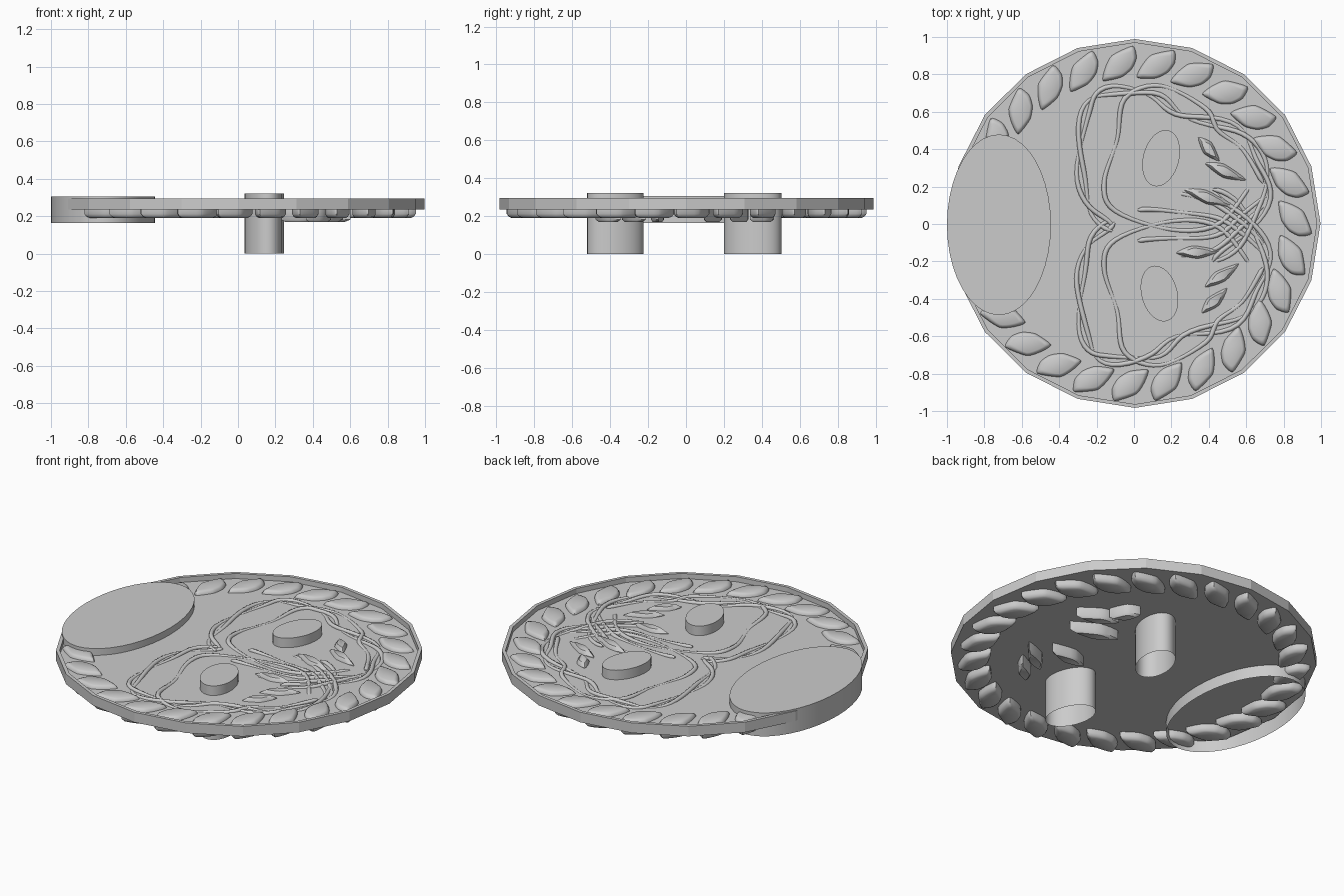
import bpy, bmesh, math
from math import sin, cos, pi, radians
from mathutils import Vector

if "Cube" in bpy.data.objects:
    bpy.data.objects.remove(bpy.data.objects["Cube"])


def finish(name, bm, smooth=None):
    bmesh.ops.recalc_face_normals(bm, faces=bm.faces)
    me = bpy.data.meshes.new(name)
    bm.to_mesh(me)
    bm.free()
    ob = bpy.data.objects.new(name, me)
    bpy.context.collection.objects.link(ob)
    if smooth:
        bpy.ops.object.select_all(action='DESELECT')
        ob.select_set(True)
        bpy.context.view_layer.objects.active = ob
        bpy.ops.object.shade_smooth_by_angle(angle=radians(smooth))


def skin(bm, rings, cap_first=True, cap_last=True):
    """Bridge a stack of equal-length point rings."""
    vs = [[bm.verts.new(p) for p in r] for r in rings]
    n = len(rings[0])
    for a, b in zip(vs, vs[1:]):
        for i in range(n):
            j = (i + 1) % n
            bm.faces.new((a[i], a[j], b[j], b[i]))
    if cap_first:
        bm.faces.new(vs[0][::-1])
    if cap_last:
        bm.faces.new(vs[-1])


def ellipse(cx, cy, rx, ry, z, n, rot=0):
    pts = [(rx * cos(2 * pi * i / n), ry * sin(2 * pi * i / n)) for i in range(n)]
    return [(cx + x * cos(rot) - y * sin(rot),
             cy + x * sin(rot) + y * cos(rot), z) for x, y in pts]


def smooth_path(pts, steps, closed, pull):
    """Smooth line through a few points."""
    P = [Vector(p) for p in pts]
    n, out = len(P), []

    def at(i):
        return P[i % n] if closed else P[max(0, min(n - 1, i))]
    for i in range(n if closed else n - 1):
        a, b, c, d = (at(i + k) for k in (-1, 0, 1, 2))
        for k in range(steps):
            t = k / steps
            out.append(b + (c - a) * pull * t * (1 - t) ** 2
                       + (c - b) * (3 * t * t - 2 * t ** 3)
                       - (d - b) * pull * t * t * (1 - t))
    return out if closed else out + [P[-1]]


def pillow(bm, outline, layers):
    """Puffy slab: the outline scaled about its centre at each height."""
    c = sum(outline, Vector((0, 0))) / len(outline)
    skin(bm, [[(*(c + (p - c) * s), z) for p in outline] for z, s in layers])


def strand(bm, pts, wave=0, phase=0, radius=0.013):
    """Tube along a smooth path, weaving from side to side."""
    line = smooth_path(pts, 6, False, 0.5)
    rings, last = [], len(line) - 1
    for i, p in enumerate(line):
        d = (line[min(i + 1, last)] - line[max(i - 1, 0)]).normalized()
        side = Vector((-d.y, d.x))
        q = p + side * wave * sin(i * 0.42 + phase)
        z = 0.261 + 0.006 * cos(i * 0.42 + phase)
        r = radius * (0.45 if i in (0, last) else 1)
        rings.append([(*(q + side * r * cos(a)), z + r * sin(a))
                      for a in (2 * pi * k / 8 for k in range(8))])
    skin(bm, rings)


# Low-poly base plate with raised lip
bm = bmesh.new()
skin(bm, [ellipse(0.005, 0.003, r, r * 0.994, z, 20) for r, z in
          ((0.992, 0.235), (0.992, 0.295), (0.972, 0.295), (0.972, 0.265))])
finish("base_plate", bm)

# Oval side boss and two oval pegs, open underneath
for name, cx, cy, rx, ry, rot, z0, z1 in (
        ("side_boss", -0.722, -0.004, 0.278, 0.483, 0, 0.165, 0.305),
        ("upper_peg", 0.145, 0.352, 0.096, 0.154, -15, 0, 0.322),
        ("lower_peg", 0.136, -0.372, 0.096, 0.152, 15, 0, 0.322)):
    bm = bmesh.new()
    skin(bm, [ellipse(cx, cy, rx, ry, z, 40, radians(rot)) for z in (z0, z1)],
         cap_first=False)
    finish(name, bm, 30)

# Rope border made from slanted puffy segments
bm = bmesh.new()
seg = [(-0.09, -0.085), (-0.073, -0.02), (-0.03, 0.045), (0.087, 0.085),
       (0.1, 0.02), (0.07, -0.035), (0.01, -0.075)]
COUNT = 27
for k in range(COUNT):
    a = radians(95.6) - 2 * pi * k / COUNT
    rad, tan = Vector((cos(a), sin(a))), Vector((sin(a), -cos(a)))
    line = smooth_path([rad * (0.863 + r) + tan * t for t, r in seg], 4, True, 0.3)
    pillow(bm, line, ((0.19, 0.72), (0.197, 0.88), (0.212, 1),
                      (0.265, 1), (0.28, 0.9), (0.286, 0.75)))
finish("rope_border", bm, 40)

# Interwoven strands and pointed blades, upper half mirrored to the lower
outer = [(-.11, -.03), (-.24, .09), (-.29, .32), (-.26, .6), (-.15, .71), (.1, .69),
         (.26, .58), (.55, .51), (.68, .34), (.71, .14), (.58, -.08), (.42, -.2)]
inner = [(.69, .22), (.58, .4), (.45, .5), (.38, .62), (.14, .74), (-.05, .67),
         (-.09, .45), (-.16, .22), (-.1, .07), (.2, -.03), (.45, 0), (.62, .2)]
centre = [(.02, .075), (.2, .065), (.44, .04), (.58, -.06), (.72, -.18)]
cross = [(.24, .16), (.42, .12), (.58, 0), (.7, -.12)]
for side, s in (("upper", 1), ("lower", -1)):
    def flip(pts):
        return [(x, y * s - (0.015 if s < 0 else 0)) for x, y in pts]
    bm = bmesh.new()
    strand(bm, flip(outer), 0.022, 0.5)
    strand(bm, flip(outer), 0.022, 0.5 + pi)
    strand(bm, flip(inner))
    strand(bm, flip(centre), 0.006)
    strand(bm, flip(cross), 0.006, 2)
    finish(side + "_strands", bm, 50)

# Blades: centre, length and direction
bm = bmesh.new()
for x, y, length, ang in ((.40, .40, .17, -48), (.49, .28, .24, -22), (.40, .14, .28, -18),
                          (.34, -.15, .23, 3), (.47, -.275, .22, 35), (.43, -.41, .19, 45)):
    u = Vector((cos(radians(ang)), sin(radians(ang)))) * length
    w = Vector((-u.y, u.x)).normalized() * 0.035
    c = Vector((x, y))
    line = smooth_path([c - u / 2, c - w, c + u / 2, c - u * 0.1 + w], 4, True, 0.3)
    pillow(bm, line, ((0.17, 0.75), (0.182, 1), (0.268, 1), (0.285, 0.65)))
finish("blades", bm, 40)
